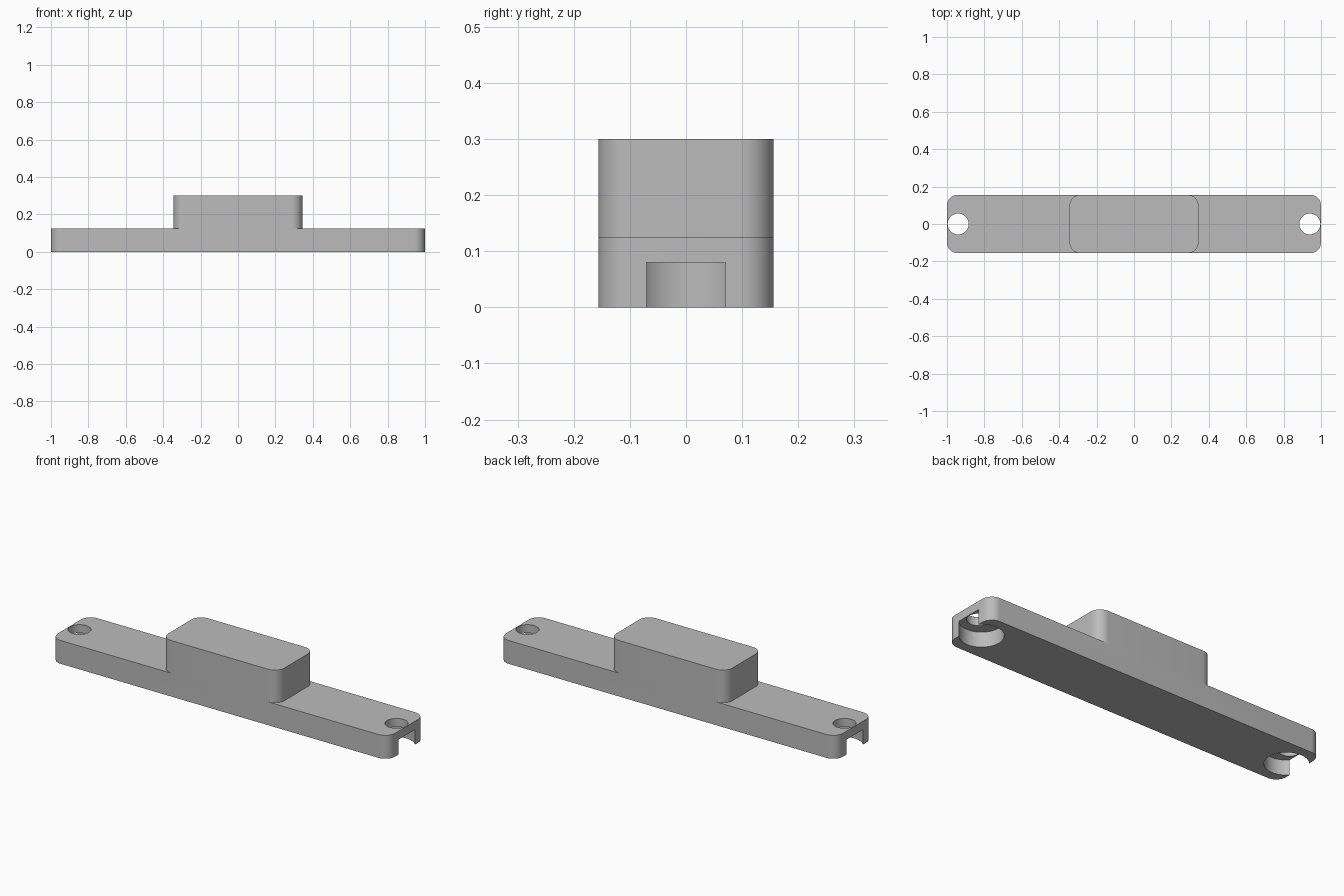
import bpy, bmesh, math

cube = bpy.data.objects.get("Cube")
if cube:
    bpy.data.objects.remove(cube, do_unlink=True)

HALF_DEPTH = 0.156
CORNER = 0.058

grey = bpy.data.materials.new("mid grey")
grey.use_nodes = True
colour = (0.5, 0.5, 0.5, 1)
grey.diffuse_color = colour
grey.node_tree.nodes["Principled BSDF"].inputs["Base Color"].default_value = colour


def prism(name, outline, z0, z1):
    """Extrude a closed outline upwards from z0 to z1."""
    bm = bmesh.new()
    face = bm.faces.new([bm.verts.new((x, y, z0)) for x, y in outline])
    top = bmesh.ops.extrude_face_region(bm, geom=[face])["geom"]
    bmesh.ops.translate(bm, vec=(0, 0, z1 - z0),
                        verts=[v for v in top if isinstance(v, bmesh.types.BMVert)])
    bmesh.ops.recalc_face_normals(bm, faces=bm.faces)
    mesh = bpy.data.meshes.new(name)
    bm.to_mesh(mesh)
    bm.free()
    mesh.materials.append(grey)
    obj = bpy.data.objects.new(name, mesh)
    bpy.context.collection.objects.link(obj)
    return obj


def arc(cx, cy, r, start, sweep, steps):
    return [(cx + r * math.cos(math.radians(start + sweep * i / steps)),
             cy + r * math.sin(math.radians(start + sweep * i / steps)))
            for i in range(steps + 1)]


def rounded_rect(hx, hy, r):
    points = []
    for sx, sy, start in ((1, 1, 0), (-1, 1, 90), (-1, -1, 180), (1, -1, 270)):
        points += arc(sx * (hx - r), sy * (hy - r), r, start, 90, 12)
    return points


def circle(cx, r):
    return arc(cx, 0, r, 0, 360, 64)[:-1]


def combine(target, tool, operation):
    """Apply a boolean, then remove the tool object."""
    mod = target.modifiers.new("boolean", "BOOLEAN")
    mod.operation = operation
    mod.solver = "EXACT"
    mod.object = tool
    bpy.context.view_layer.objects.active = target
    bpy.ops.object.modifier_apply(modifier=mod.name)
    bpy.data.objects.remove(tool, do_unlink=True)


# Long base bar with the raised centre block
body = prism("mounting_bar", rounded_rect(1, HALF_DEPTH, CORNER), 0, 0.125)
block = prism("centre_block", rounded_rect(0.345, HALF_DEPTH, CORNER), 0.125, 0.3)
combine(body, block, "UNION")

# Screw hole at each end, with a wide recess below that breaks through the end
for side in (-1, 1):
    combine(body, prism("screw_hole", circle(side * 0.94, 0.056), 0.04, 0.2), "DIFFERENCE")
    combine(body, prism("recess", circle(side * 0.922, 0.105), -0.1, 0.08), "DIFFERENCE")

# Merge flush faces and smooth the rounded walls
bm = bmesh.new()
bm.from_mesh(body.data)
bmesh.ops.remove_doubles(bm, verts=bm.verts, dist=0.0001)
bmesh.ops.dissolve_limit(bm, angle_limit=math.radians(1), verts=bm.verts, edges=bm.edges)
bm.to_mesh(body.data)
bm.free()

bpy.ops.object.select_all(action="DESELECT")
body.select_set(True)
bpy.context.view_layer.objects.active = body
bpy.ops.object.shade_smooth_by_angle(angle=math.radians(30))
